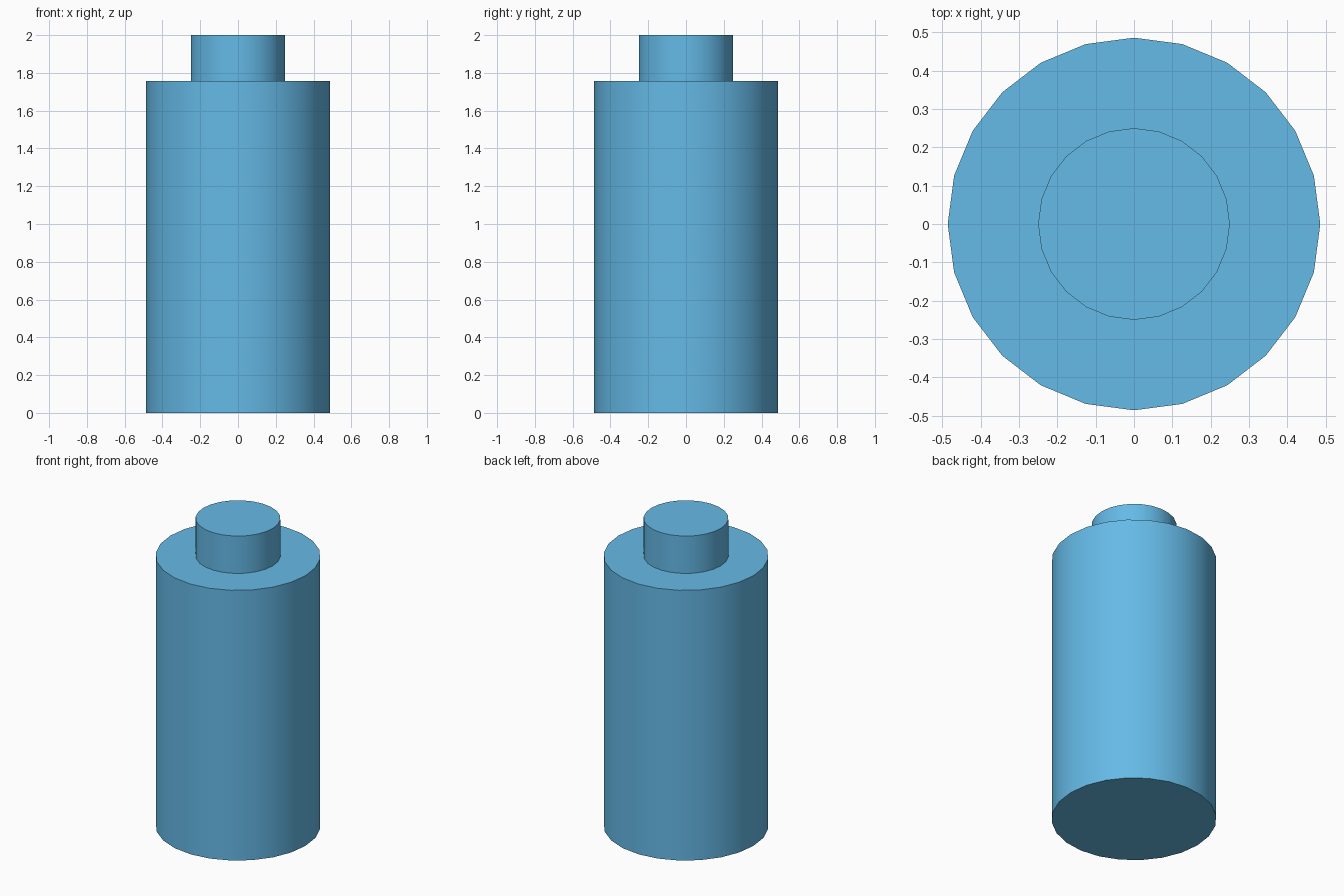
import bpy, bmesh, math
from mathutils import Vector

if "Cube" in bpy.data.objects:
    bpy.data.objects.remove(bpy.data.objects["Cube"])

SIDES = 24
BODY_R, NECK_R = 0.486, 0.25
SHOULDER_Z, TOP_Z = 1.757, 2.0

# Stepped profile from bottom rim to top rim
profile = [(BODY_R, 0), (BODY_R, SHOULDER_Z), (NECK_R, SHOULDER_Z), (NECK_R, TOP_Z)]

# Body with raised terminal: bridge rings of the profile, then cap both ends
bm = bmesh.new()
rings = []
for r, z in profile:
    angles = [2 * math.pi * i / SIDES for i in range(SIDES)]
    rings.append([bm.verts.new(Vector((r * math.cos(a), r * math.sin(a), z))) for a in angles])
for low, high in zip(rings, rings[1:]):
    for i in range(SIDES):
        j = (i + 1) % SIDES
        bm.faces.new((low[i], low[j], high[j], high[i]))
bm.faces.new(rings[0][::-1])
bm.faces.new(rings[-1])

mesh = bpy.data.meshes.new("battery_cell")
bm.to_mesh(mesh)
bm.free()
cell = bpy.data.objects.new("battery_cell", mesh)
bpy.context.collection.objects.link(cell)

# Blue finish
blue = bpy.data.materials.new("blue")
blue.diffuse_color = (0.13, 0.49, 0.80, 1)
blue.use_nodes = True
blue.node_tree.nodes["Principled BSDF"].inputs["Base Color"].default_value = blue.diffuse_color
mesh.materials.append(blue)

# Smooth sides, crisp rims
bpy.context.view_layer.objects.active = cell
cell.select_set(True)
bpy.ops.object.shade_smooth_by_angle(angle=math.radians(30))
